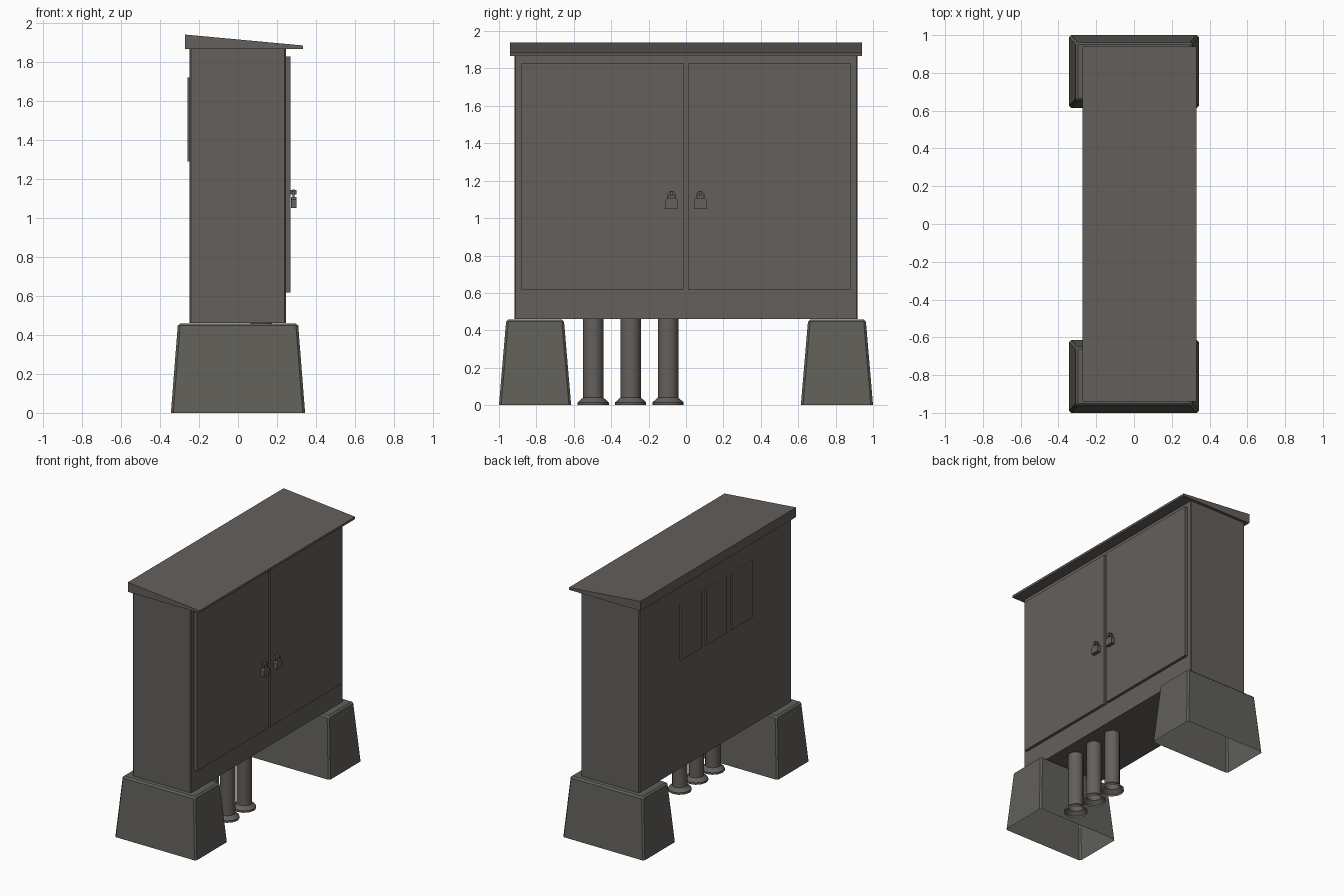
import bpy, bmesh, math
from mathutils import Vector

if "Cube" in bpy.data.objects:
    bpy.data.objects.remove(bpy.data.objects["Cube"])


def material(name, rgb):
    m = bpy.data.materials.new(name)
    m.diffuse_color = (*rgb, 1)
    m.use_nodes = True
    m.node_tree.nodes["Principled BSDF"].inputs["Base Color"].default_value = m.diffuse_color
    return m


METAL = material("warm grey metal", (0.127, 0.116, 0.107))
CONCRETE = material("grey concrete", (0.118, 0.115, 0.101))


def finish(bm, name, mat):
    bmesh.ops.recalc_face_normals(bm, faces=bm.faces)
    me = bpy.data.meshes.new(name)
    bm.to_mesh(me)
    bm.free()
    me.materials.append(mat)
    ob = bpy.data.objects.new(name, me)
    bpy.context.collection.objects.link(ob)
    return ob


def box(name, lo, hi, mat=METAL, bevel=0.0):
    bm = bmesh.new()
    bmesh.ops.create_cube(bm, size=1)
    for v in bm.verts:
        v.co = [(a + b) / 2 + c * (b - a) for a, b, c in zip(lo, hi, v.co)]
    if bevel:
        edges = [e for e in bm.edges if abs(e.verts[0].co.z - e.verts[1].co.z) > 0.1]
        bmesh.ops.bevel(bm, geom=edges, offset=bevel, segments=1, affect='EDGES')
    return finish(bm, name, mat)


def prism(name, points, depth, mat=METAL):
    """Extrude a closed outline along a vector."""
    bm = bmesh.new()
    f = bm.faces.new([bm.verts.new(p) for p in points])
    r = bmesh.ops.extrude_face_region(bm, geom=[f], use_keep_orig=True)
    top = [g for g in r["geom"] if isinstance(g, bmesh.types.BMVert)]
    bmesh.ops.translate(bm, verts=top, vec=Vector(depth))
    return finish(bm, name, mat)


def pipe(name, x, y, profile, sides=12):
    """Open tube lathed from (radius, height) pairs."""
    bm = bmesh.new()
    rings = [[bm.verts.new((x + r * math.cos(2 * math.pi * i / sides),
                            y + r * math.sin(2 * math.pi * i / sides), z))
              for i in range(sides)] for r, z in profile]
    for a, b in zip(rings, rings[1:]):
        for i in range(sides):
            j = (i + 1) % sides
            bm.faces.new((a[i], a[j], b[j], b[i]))
    ob = finish(bm, name, METAL)
    bpy.ops.object.select_all(action='DESELECT')
    ob.select_set(True)
    bpy.context.view_layer.objects.active = ob
    bpy.ops.object.shade_smooth_by_angle(angle=math.radians(35))
    return ob


def foot(name, y):
    """Tapered hollow block, open underneath, with chamfered edges."""
    bm = bmesh.new()
    bmesh.ops.create_cube(bm, size=2)
    for v in bm.verts:
        top = v.co.z > 0
        v.co = (v.co.x * (0.308 if top else 0.344),
                y + v.co.y * (0.154 if top else 0.193), 0.459 if top else 0)
    low = [f for f in bm.faces if f.calc_center_median().z < 0.01]
    bmesh.ops.delete(bm, geom=low, context='FACES_ONLY')
    edges = [e for e in bm.edges if not e.is_boundary]
    bmesh.ops.bevel(bm, geom=edges, offset=0.012, segments=1, affect='EDGES')
    for v in bm.verts:
        if v.co.z < 0.02:
            v.co.z = 0
    return finish(bm, name, CONCRETE)


# cabinet shell and sloping roof
box("cabinet_body", (-0.248, -0.918, 0.461), (0.246, 0.918, 1.875), bevel=0.007)
prism("sloping_roof", [(-0.273, -0.94, 1.867), (0.332, -0.94, 1.867),
                       (0.332, -0.94, 1.884), (-0.273, -0.94, 1.94)], (0, 1.88, 0))

# rear vent plates
for i in (-1, 0, 1):
    y = i * 0.306
    box(f"rear_plate_{i + 2}", (-0.26, y - 0.125, 1.29), (-0.24, y + 0.125, 1.72))

# cable pipes with flared ends
for i in range(3):
    pipe(f"cable_pipe_{i + 1}", 0.12, -0.496 + 0.2 * i,
         [(0.083, 0), (0.083, 0.015), (0.055, 0.04), (0.055, 0.47)])

# mirrored parts: feet, doors and padlocks
for s, side in ((-1, "left"), (1, "right")):
    foot(f"{side}_foot", s * 0.807)
    y0, y1 = sorted((s * 0.01, s * 0.88))
    box(f"{side}_door", (0.24, y0, 0.618), (0.268, y1, 1.828))
    c = s * 0.077
    # lock body with sloped shoulders
    prism(f"{side}_padlock_body",
          [(0.271, c + y, z) for y, z in ((-0.034, 1.05), (0.034, 1.05), (0.034, 1.095),
                                          (0.024, 1.107), (-0.024, 1.107), (-0.034, 1.095))],
          (0.028, 0, 0))
    # shackle arch
    arch = [(math.cos(math.pi * i / 6), math.sin(math.pi * i / 6)) for i in range(7)]
    outer = [(0.279, c + 0.024 * a, 1.118 + 0.027 * b) for a, b in arch]
    inner = [(0.279, c + 0.014 * a, 1.118 + 0.017 * b) for a, b in arch]
    foot_r = [(0.279, c + 0.014, 1.1), (0.279, c + 0.024, 1.1)]
    foot_l = [(0.279, c - 0.024, 1.1), (0.279, c - 0.014, 1.1)]
    prism(f"{side}_padlock_shackle", foot_r + outer + foot_l + inner[::-1], (0.011, 0, 0))
    # door staple
    box(f"{side}_lock_staple", (0.262, c - 0.008, 1.119), (0.301, c + 0.008, 1.142))
